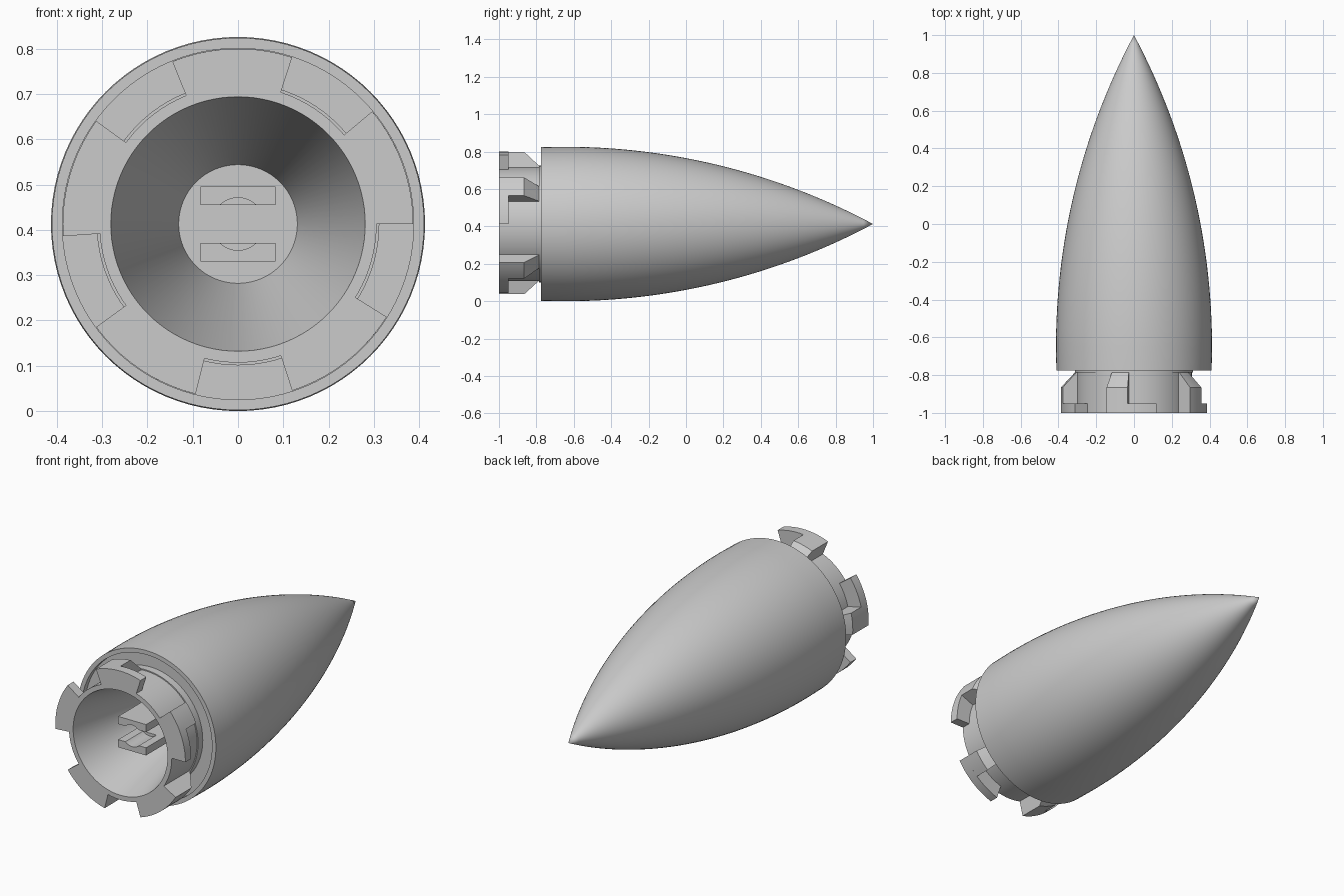
import bpy, bmesh, math
from mathutils import Vector

cube = bpy.data.objects.get("Cube")
if cube:
    bpy.data.objects.remove(cube, do_unlink=True)

R = 0.413          # body radius, also the height of the axis
TAB_R = 0.387
NECK_R = 0.306

grey = bpy.data.materials.new("plain grey")
grey.use_nodes = True
grey.diffuse_color = (0.6, 0.6, 0.6, 1)
grey.node_tree.nodes["Principled BSDF"].inputs["Base Color"].default_value = (0.6, 0.6, 0.6, 1)


def polar(r, y, a):
    return Vector((r * math.cos(a), y, R + r * math.sin(a)))


def finish(bm, name, smooth=True):
    bmesh.ops.remove_doubles(bm, verts=bm.verts, dist=1e-5)
    bmesh.ops.recalc_face_normals(bm, faces=bm.faces)
    mesh = bpy.data.meshes.new(name)
    bm.to_mesh(mesh)
    bm.free()
    mesh.materials.append(grey)
    obj = bpy.data.objects.new(name, mesh)
    bpy.context.collection.objects.link(obj)
    if smooth:
        bpy.ops.object.select_all(action="DESELECT")
        obj.select_set(True)
        bpy.context.view_layer.objects.active = obj
        bpy.ops.object.shade_smooth_by_angle(angle=math.radians(25))
    return obj


def loft(bm, rings, caps=False):
    """Join successive closed rings of points with faces."""
    rows = [[bm.verts.new(p) for p in ring] for ring in rings]
    for a, b in zip(rows, rows[1:]):
        n = len(a)
        for i in range(n):
            j = (i + 1) % n
            bm.faces.new((a[i], a[j], b[j], b[i]))
    if caps:
        bm.faces.new(rows[0])
        bm.faces.new(rows[-1])


def sweep_sector(bm, profile, start, end, steps):
    """Sweep a closed (y, r) profile round the axis between two angles."""
    rings = []
    for i in range(steps + 1):
        a = math.radians(start + (end - start) * i / steps)
        rings.append([polar(r, y, a) for y, r in profile])
    loft(bm, rings, caps=True)


# Pointed shell with grooved base, neck and tapered socket, as one revolved profile
shoulder, steps = -0.65, 32
length = 1 - shoulder
rho = (R * R + length * length) / (2 * R)
profile = []
for i in range(steps):
    d = length * (1 - i / steps)
    profile.append((1 - length * i / steps, math.sqrt(rho * rho - d * d) - rho + R))
profile[0] = (1, 0)
profile += [(shoulder, R), (-0.775, R - 0.002),
            (-0.775, 0.388), (-0.745, 0.388), (-0.745, 0.312),
            (-0.785, 0.312), (-0.785, NECK_R), (-1, NECK_R),
            (-1, 0.281), (-0.4, 0.131), (-0.4, 0)]
bm = bmesh.new()
SEGS = 96
verts = [[bm.verts.new(polar(r, y, math.tau * k / SEGS)) for k in range(SEGS)] if r > 0
         else [bm.verts.new((0, y, R))] for y, r in profile]
for a, b in zip(verts, verts[1:]):
    for k in range(SEGS):
        j = (k + 1) % SEGS
        quad = [a[k % len(a)], a[j % len(a)], b[j % len(b)], b[k % len(b)]]
        bm.faces.new(list(dict.fromkeys(quad)))
finish(bm, "nose_cone_body")

# Five bayonet tabs: a rim flange with a chamfered locking block at one end
flange = [(-1, 0.295), (-1, TAB_R), (-0.95, TAB_R), (-0.95, 0.295)]
block = [(-0.95, 0.295), (-0.95, TAB_R), (-0.865, TAB_R), (-0.785, 0.312), (-0.785, 0.295)]
for i in range(5):
    start = 72 * i
    bm = bmesh.new()
    sweep_sector(bm, flange, start, start + 40, 10)
    finish(bm, f"bayonet_flange_{i + 1}")
    bm = bmesh.new()
    sweep_sector(bm, block, start + 23, start + 40, 5)
    finish(bm, f"locking_block_{i + 1}")

# Two contact jaws in the socket, each with a round groove at its free end
HALF_W, INNER, OUTER, GROOVE = 0.083, 0.042, 0.083, 0.058
edge = math.asin(INNER / GROOVE)
arc = []
for i in range(13):
    a = edge + (math.pi - 2 * edge) * i / 12
    arc.append((GROOVE * math.cos(a), GROOVE * math.sin(a)))
plain = [(HALF_W, INNER), (-HALF_W, INNER), (-HALF_W, OUTER), (HALF_W, OUTER)]
grooved = plain[:1] + arc + plain[1:]
for name, side in (("upper_jaw", 1), ("lower_jaw", -1)):
    bm = bmesh.new()
    for outline, y0, y1 in ((grooved, -0.9, -0.75), (plain, -0.75, -0.39)):
        loft(bm, [[Vector((x, y, R + side * z)) for x, z in outline] for y in (y0, y1)], caps=True)
    finish(bm, name)
